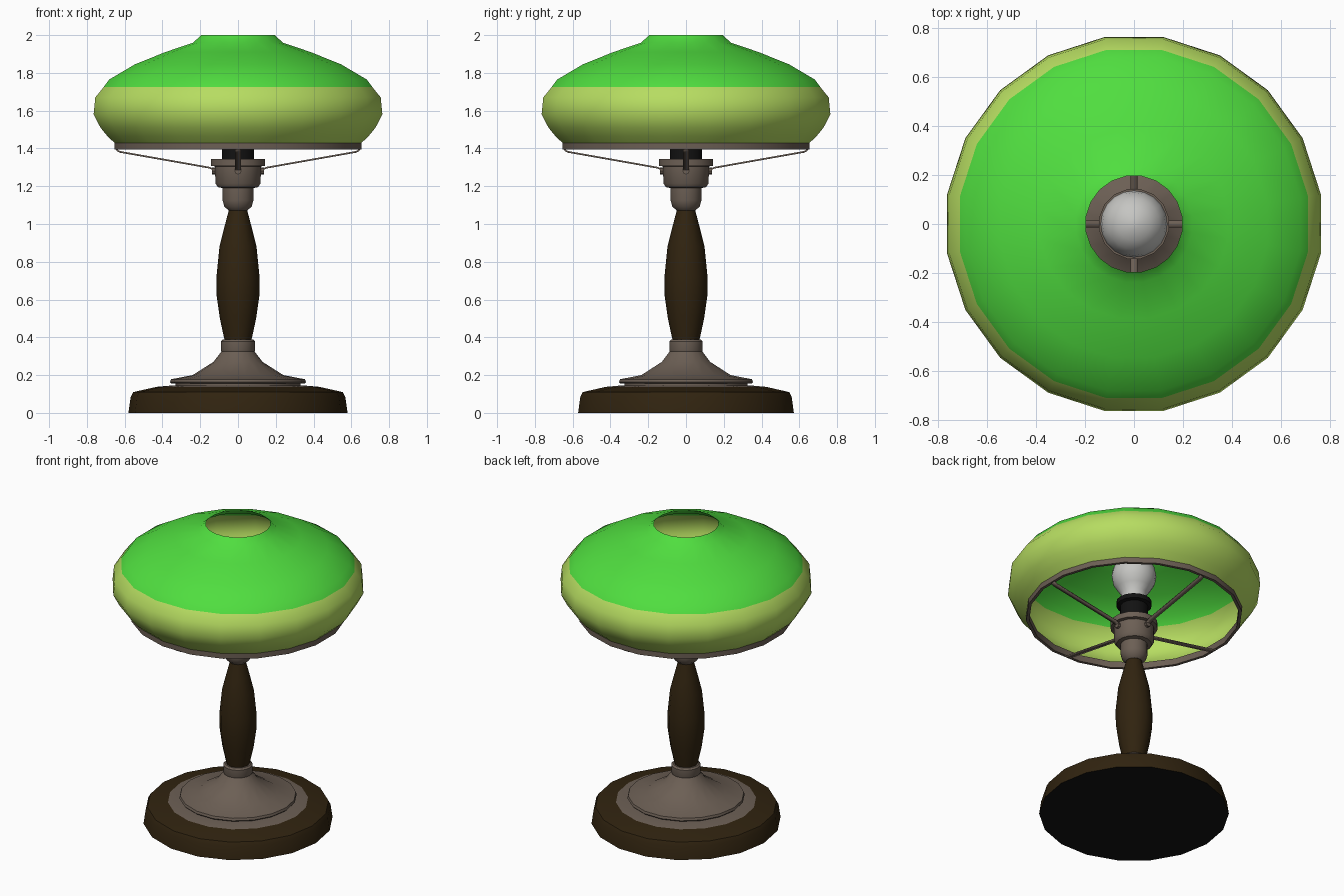
import bpy, bmesh
from math import sin, cos, pi, radians
from mathutils import Matrix

cube = bpy.data.objects.get("Cube")
if cube:
    bpy.data.objects.remove(cube, do_unlink=True)


def material(name, r, g, b):
    m = bpy.data.materials.new(name)
    m.use_nodes = True
    m.diffuse_color = (r, g, b, 1)
    bsdf = next(n for n in m.node_tree.nodes if n.type == 'BSDF_PRINCIPLED')
    bsdf.inputs["Base Color"].default_value = (r, g, b, 1)
    bsdf.inputs["Roughness"].default_value = 0.7
    return m


green = material("green glass", .08, .73, .05)
lime = material("lime glass", .47, .72, .12)
metal = material("aged metal", .15, .115, .09)
wood = material("dark wood", .03, .017, .005)
black = material("black", .006, .006, .006)
white = material("bulb white", .56, .56, .54)


def finish(name, bm, mats, rule=None, angle=40):
    """Turn a bmesh into a named object; rule picks a material per face."""
    bm.normal_update()
    if rule:
        for f in bm.faces:
            f.material_index = rule(f)
    me = bpy.data.meshes.new(name)
    bm.to_mesh(me)
    bm.free()
    for m in mats:
        me.materials.append(m)
    ob = bpy.data.objects.new(name, me)
    bpy.context.collection.objects.link(ob)
    bpy.ops.object.select_all(action='DESELECT')
    ob.select_set(True)
    bpy.context.view_layer.objects.active = ob
    bpy.ops.object.shade_smooth_by_angle(angle=radians(angle))
    return ob


def lathe(name, profile, sides, mats, rule=None, turn=0, angle=40):
    """Revolve a bottom-to-top (radius, height) profile about z."""
    bm = bmesh.new()
    rings = []
    for r, z in profile:
        rings.append([bm.verts.new((r * cos(a), r * sin(a), z))
                      for a in (2 * pi * i / sides + turn for i in range(sides))])
    for low, high in zip(rings, rings[1:]):
        for i in range(sides):
            j = (i + 1) % sides
            bm.faces.new((low[i], low[j], high[j], high[i]))
    bmesh.ops.remove_doubles(bm, verts=bm.verts, dist=1e-5)
    return finish(name, bm, mats, rule, angle)


# Wooden foot with a black underside and a metal ring on top
def foot_colour(f):
    c = f.calc_center_median()
    if f.normal.z < -0.9:
        return 1
    return 2 if c.z > 0.138 else 0


lathe("base", [(0, 0), (.58, 0), (.568, .085), (.555, .11), (.43, .138), (.34, .146), (0, .146)],
      18, [wood, black, metal], foot_colour, angle=30)

# Flared metal foot plate with collar
lathe("foot_plate", [(.33, .14), (.33, .155), (.352, .155), (.36, .163), (.355, .178), (.24, .2),
                     (.13, .27), (.088, .325), (.09, .33), (.09, .378), (.08, .388), (0, .388)],
      18, [metal], angle=35)

# Turned wooden column
lathe("column", [(.07, .38), (.096, .5), (.113, .62), (.114, .72), (.098, .88), (.073, .98),
                 (.052, 1.06), (.045, 1.09)], 12, [wood])

# Metal lamp holder with a flange
lathe("lamp_holder", [(0, 1.07), (.05, 1.072), (.074, 1.092), (.083, 1.125), (.083, 1.19),
                      (.108, 1.195), (.122, 1.215), (.124, 1.305), (.145, 1.308), (.145, 1.345),
                      (.13, 1.345), (.13, 1.33), (0, 1.33)], 16, [metal], turn=pi / 16, angle=35)

# Black socket with a ridge
lathe("socket", [(.085, 1.32), (.085, 1.46), (.108, 1.465), (.108, 1.495), (.085, 1.5), (0, 1.5)],
      16, [black])

# Bulb: neck blending into a globe
globe = [(.137 * cos(radians(a)), 1.675 + .137 * sin(radians(a))) for a in range(-40, 81, 20)]
lathe("bulb", [(.075, 1.49), (.08, 1.55)] + globe + [(0, 1.812)], 20, [white], angle=60)

# Shade: lime lower band, green crown, open at both ends
lathe("shade", [(.657, 1.425), (.70, 1.465), (.737, 1.51), (.774, 1.58), (.765, 1.67), (.721, 1.724),
                (.69, 1.765), (.553, 1.845), (.39, 1.91), (.24, 1.96), (.198, 2.0)],
      20, [lime, green], lambda f: int(f.calc_center_median().z > 1.724), turn=pi / 20, angle=50)

# Metal ring that carries the shade
lathe("shade_ring", [(.643, 1.43), (.643, 1.395), (.662, 1.395), (.662, 1.437), (.643, 1.437), (.643, 1.43)],
      20, [metal], turn=pi / 20, angle=30)

# Four flat arms from the holder to the ring
path = [(.127, 1.275), (.135, 1.29), (.15, 1.298), (.625, 1.382), (.64, 1.39), (.645, 1.41)]
bm = bmesh.new()
for k in range(4):
    spin = Matrix.Rotation(k * pi / 2, 3, 'Z')
    pairs = [[bm.verts.new(spin @ Matrix.Translation((x, y, z)).to_translation())
              for y in (-.015, .015)] for x, z in path]
    for (a, b), (c, d) in zip(pairs, pairs[1:]):
        bm.faces.new((a, c, d, b))
arms = finish("shade_arms", bm, [metal], angle=30)
thick = arms.modifiers.new("thickness", 'SOLIDIFY')
thick.thickness = .009
thick.offset = 0

# Small screws where the arms meet the holder
bm = bmesh.new()
for k in range(4):
    place = (Matrix.Rotation(k * pi / 2, 4, 'Z') @ Matrix.Translation((.128, 0, 1.28))
             @ Matrix.Rotation(pi / 2, 4, 'Y'))
    bmesh.ops.create_cone(bm, cap_ends=True, segments=8, radius1=.018, radius2=.018,
                          depth=.02, matrix=place)
finish("arm_screws", bm, [metal], angle=30)
